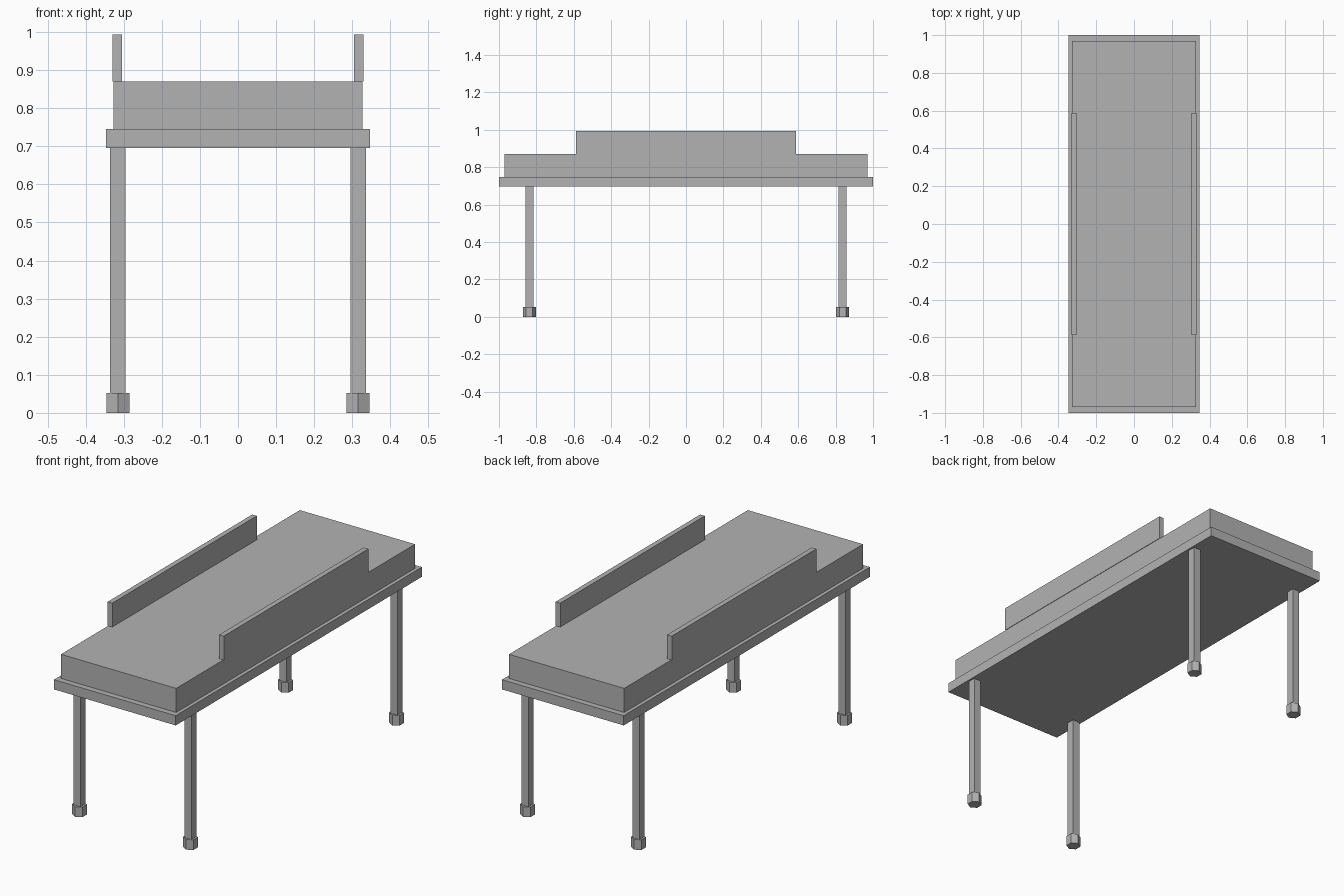
import bpy
from math import radians

cube = bpy.data.objects.get("Cube")
if cube:
    bpy.data.objects.remove(cube, do_unlink=True)

# Single plain grey finish
grey = bpy.data.materials.new("plain grey")
grey.use_nodes = True
COLOUR = (0.45, 0.45, 0.45, 1)
grey.diffuse_color = COLOUR
grey.node_tree.nodes["Principled BSDF"].inputs["Base Color"].default_value = COLOUR


def finish(obj, name):
    obj.name = name
    obj.data.materials.append(grey)
    return obj


def box(name, x, y, z0, z1, width, length):
    """Box centred on x, y and spanning z0 to z1."""
    bpy.ops.mesh.primitive_cube_add(size=1, location=(x, y, (z0 + z1) / 2))
    obj = bpy.context.object
    obj.scale = (width, length, z1 - z0)
    bpy.ops.object.transform_apply(location=False, rotation=False, scale=True)
    return finish(obj, name)


def hex_foot(name, x, y, height):
    """Six-sided foot with corners pointing to the front and back."""
    bpy.ops.mesh.primitive_cylinder_add(
        vertices=6, radius=0.0346, depth=height, location=(x, y, height / 2))
    return finish(bpy.context.object, name)


FOOT_TOP, FRAME_BOTTOM, FRAME_TOP, PAD_TOP, RAIL_TOP = 0.052, 0.696, 0.746, 0.87, 0.993

# Frame board and mattress
box("bed_frame", 0, 0, FRAME_BOTTOM, FRAME_TOP, 0.692, 2.0)
box("mattress", 0, 0, FRAME_TOP, PAD_TOP, 0.655, 1.94)

for side, sx in (("left", 1), ("right", -1)):
    # Guard rail along each long edge, slightly overhanging the mattress
    box(side + "_rail", sx * 0.317, 0, PAD_TOP, RAIL_TOP, 0.026, 1.174)
    # Legs and feet at the corners
    for end, sy in (("front", -1), ("back", 1)):
        x, y = sx * 0.3155, sy * 0.837
        box(f"{end}_{side}_leg", x, y, FOOT_TOP, FRAME_BOTTOM, 0.04, 0.042)
        hex_foot(f"{end}_{side}_foot", x, y, FOOT_TOP)
